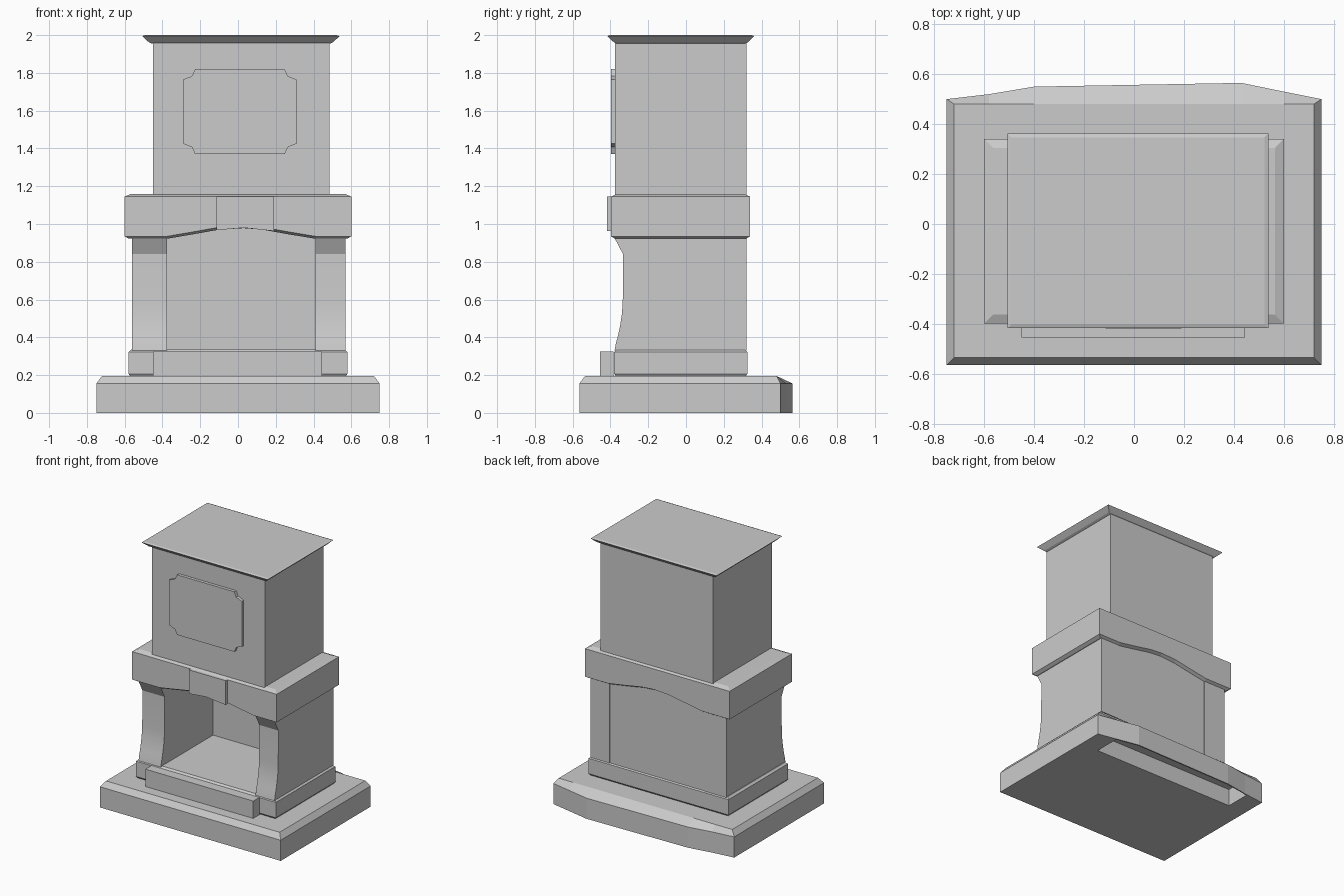
import bpy, bmesh

if "Cube" in bpy.data.objects:
    bpy.data.objects.remove(bpy.data.objects["Cube"])


def finish(name, bm):
    bmesh.ops.recalc_face_normals(bm, faces=bm.faces)
    me = bpy.data.meshes.new(name)
    bm.to_mesh(me)
    bm.free()
    ob = bpy.data.objects.new(name, me)
    bpy.context.collection.objects.link(ob)
    return ob


def stack(name, xs, front, levels):
    """Skin stacked outlines; level = (inset, back ys, zs), one value or one per x station."""
    n = len(xs)
    many = lambda v: list(v) if isinstance(v, (list, tuple)) else [v] * n
    bm = bmesh.new()
    rings = []
    for d, back, z in levels:
        x = [xs[0] + d] + list(xs[1:-1]) + [xs[-1] - d]
        yb, zz = many(back), many(z)
        f = [bm.verts.new((x[i], front + d, zz[i])) for i in range(n)]
        b = [bm.verts.new((x[i], yb[i] - d, zz[i])) for i in range(n)]
        rings.append(f + b[::-1])
    for a, b in zip(rings, rings[1:]):
        for i in range(2 * n):
            j = (i + 1) % (2 * n)
            bm.faces.new((a[i], a[j], b[j], b[i]))
    for r in (rings[0], rings[-1]):
        for i in range(n - 1):
            bm.faces.new((r[i], r[i + 1], r[2 * n - 2 - i], r[2 * n - 1 - i]))
    return finish(name, bm)


def box(name, x0, x1, y0, y1, z0, z1):
    return stack(name, (x0, x1), y0, [(0, y1, z0), (0, y1, z1)])


def extrude(name, pts, vec):
    bm = bmesh.new()
    f = bm.faces.new([bm.verts.new(p) for p in pts])
    r = bmesh.ops.extrude_face_region(bm, geom=[f])
    bmesh.ops.translate(bm, vec=vec,
                        verts=[g for g in r["geom"] if isinstance(g, bmesh.types.BMVert)])
    return finish(name, bm)


# Hearth slab with bowed back and sloped top edge
bx = (-.75, -.58, -.4, .43, .6, .75)
bow = (.50, .52, .55, .565, .53, .50)
base = stack("hearth_slab", bx, -.565, [(0, bow, 0), (0, bow, .155), (.03, .51, .195)])

# Recess under the back of the slab
cut = stack("slab_recess_cutter", (-.6, -.4, .43, .6), .32,
            [(0, (.51, .54, .555, .52), -.1), (0, (.51, .54, .555, .52), .13)])
cut.hide_render = True
cut.hide_set(True)
mod = base.modifiers.new("recess", "BOOLEAN")
mod.operation = "DIFFERENCE"
mod.solver = "EXACT"
mod.object = cut

# Plinth (its top is the firebox floor) and front step
stack("plinth", (-.58, .58), -.38, [(.012, .325, .19), (0, .325, .207), (0, .325, .322), (.015, .325, .335)])
box("front_step", -.45, .445, -.455, -.383, .19, .325)

# Side walls with curved front edge
prof = [(.32, .33), (-.378, .33), (-.372, .365), (-.36, .41), (-.349, .46), (-.34, .52),
        (-.335, .58), (-.333, .84), (-.378, .925), (.32, .925)]
for name, x0, x1 in (("left_wall", -.56, -.375), ("right_wall", .41, .568)):
    ob = extrude(name, [(x0, y, z) for y, z in prof], (x1 - x0, 0, 0))
    bpy.context.view_layer.objects.active = ob
    ob.select_set(True)
    bpy.ops.object.shade_smooth_by_angle(angle=.4)
    ob.select_set(False)

# Back panel of the firebox
arch = ((-.375, .922), (-.24, .945), (-.1, .97), (.03, .978), (.13, .97), (.27, .945), (.41, .922))
extrude("firebox_back", [(-.375, .24, .33)] + [(x, .24, z + .005) for x, z in arch] + [(.41, .24, .33)],
        (0, .077, 0))

# Mantel with arched, chamfered underside
mx = [-.6] + [p[0] for p in arch] + [.6]
mz = [.922] + [p[1] for p in arch] + [.922]
stack("mantel", mx, -.398, [(.022, .34, mz), (0, .34, [z + .013 for z in mz]),
                           (0, .34, 1.145), (.035, .34, 1.16)])
extrude("keystone", [(-.115, -.418, .967), (.03, -.418, .98), (.19, -.418, .963),
                     (.19, -.418, 1.145), (-.115, -.418, 1.145)], (0, .03, 0))

# Chimney breast and cap
box("chimney_breast", -.45, .485, -.375, .32, 1.15, 1.965)
stack("chimney_cap", (-.507, .538), -.417, [(.05, .362, 1.955), (.035, .362, 1.962),
                                           (0, .362, 1.995), (.015, .362, 2.0)])

# Plaque with notched corners
quarter = [(.3, .17), (.254, .188), (.237, .225)]
loop = []
for sx, sz in ((1, 1), (-1, 1), (-1, -1), (1, -1)):
    q = quarter if sx * sz > 0 else quarter[::-1]
    loop += [(.01 + sx * x, -.398, 1.595 + sz * z) for x, z in q]
extrude("plaque", loop, (0, .03, 0))
